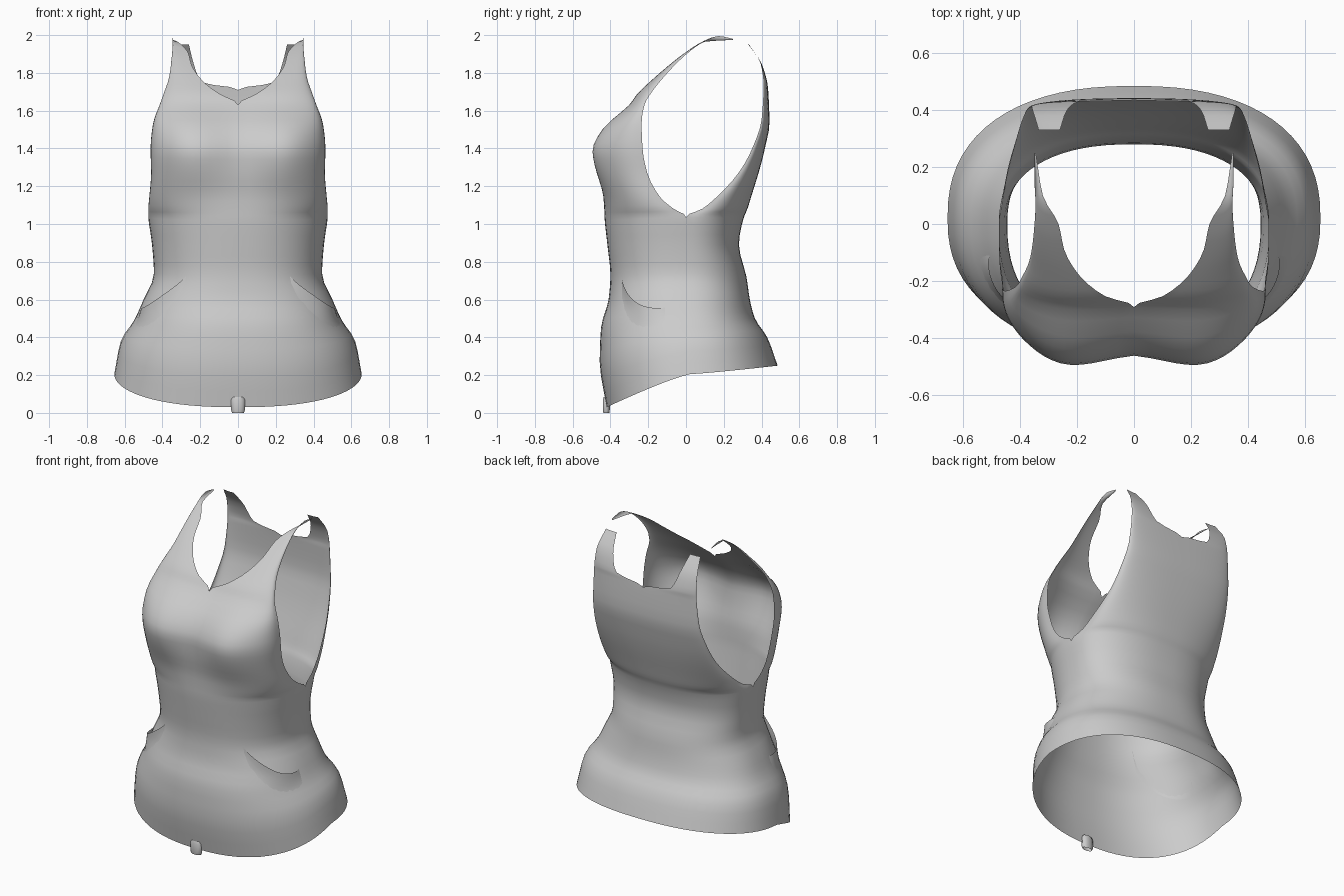
import bpy, bmesh, math
from mathutils import Vector

if "Cube" in bpy.data.objects:
    bpy.data.objects.remove(bpy.data.objects["Cube"])

# Each row runs from a centre/neckline point to a side-seam/armhole point:
# inner x, y, z, outer x, y, z
SIDE = [(.655, .02, .205), (.62, .02, .38), (.55, .01, .49), (.50, 0, .60),
        (.445, 0, .74), (.455, 0, .89), (.475, 0, 1.035)]
FRONT_MID = [(-.42, .03), (-.457, .27), (-.45, .45), (-.41, .60),
             (-.40, .73), (-.415, .88), (-.43, 1.02)]
BACK_MID = [(.485, .25), (.43, .40), (.365, .50), (.338, .60),
            (.32, .72), (.28, .89), (.305, 1.03)]
FRONT_TOP = [(0, -.432, 1.08, .475, -.065, 1.08),
             (0, -.435, 1.15, .47, -.135, 1.14),
             (0, -.45, 1.27, .46, -.205, 1.27),
             (0, -.455, 1.38, .463, -.23, 1.40),
             (0, -.41, 1.50, .45, -.235, 1.53),
             (0, -.29, 1.63, .415, -.22, 1.63),
             (.10, -.25, 1.69, .39, -.18, 1.70),
             (.19, -.18, 1.76, .365, -.12, 1.775),
             (.245, -.09, 1.84, .352, -.03, 1.87),
             (.265, 0, 1.91, .346, .07, 1.95),
             (.32, .10, 1.965, .35, .17, 1.995),
             (.345, .25, 1.975, .35, .25, 1.98)]
BACK_TOP = [(0, .325, 1.08, .46, .085, 1.08),
            (0, .35, 1.16, .445, .17, 1.15),
            (0, .39, 1.29, .415, .285, 1.28),
            (0, .42, 1.41, .395, .355, 1.41),
            (0, .442, 1.54, .375, .40, 1.55),
            (0, .435, 1.71, .363, .41, 1.70),
            (.19, .43, 1.75, .36, .41, 1.755),
            (.235, .40, 1.85, .355, .395, 1.85),
            (.26, .33, 1.95, .335, .33, 1.955)]


def full_rows(mid, top):
    return [(0, y, z) + s for (y, z), s in zip(mid, SIDE)] + top


FRONT = full_rows(FRONT_MID, FRONT_TOP)
BACK = full_rows(BACK_MID, BACK_TOP)


def smooth_row(rows, t):
    """Row at fractional index t, interpolated without overshoot."""
    i = min(int(t), len(rows) - 2)
    f = t - i

    def slope(k, c):
        if k == 0:
            return rows[1][c] - rows[0][c]
        if k == len(rows) - 1:
            return rows[k][c] - rows[k - 1][c]
        a, b = rows[k][c] - rows[k - 1][c], rows[k + 1][c] - rows[k][c]
        return 2 * a * b / (a + b) if a * b > 1e-12 else 0

    return [(1 + 2 * f) * (1 - f) ** 2 * rows[i][c] + f * (1 - f) ** 2 * slope(i, c)
            + f * f * (3 - 2 * f) * rows[i + 1][c] + f * f * (f - 1) * slope(i + 1, c)
            for c in range(6)]


def surface(rows, t, a):
    """Point on a panel; a = 0 at the centre, pi/2 at the side."""
    ix, iy, iz, ox, oy, oz = smooth_row(rows, t)
    e = 2 / 2.35
    s, c = max(math.sin(a), 0) ** e, max(math.cos(a), 0) ** e
    x, y = ix + (ox - ix) * s, oy + (iy - oy) * c
    z = iz + (oz - iz) * (1 - math.cos(a))
    if rows is FRONT:  # bust fullness
        y -= .065 * c ** .5 * math.exp(-((x - .27) / .13) ** 2 / 2 - ((z - 1.40) / .15) ** 2 / 2)
    return Vector((x, y, z))


def add_grid(bm, pts):
    vs = [[bm.verts.new(p) for p in row] for row in pts]
    for r0, r1 in zip(vs, vs[1:]):
        for j in range(len(r0) - 1):
            bm.faces.new((r0[j], r0[j + 1], r1[j + 1], r1[j]))


def finish(bm, name, mirror=True):
    bmesh.ops.remove_doubles(bm, verts=bm.verts, dist=.0005)
    if mirror:
        geom = bm.verts[:] + bm.edges[:] + bm.faces[:]
        bmesh.ops.mirror(bm, geom=geom, axis='X', merge_dist=.0005)
    bmesh.ops.recalc_face_normals(bm, faces=bm.faces)
    me = bpy.data.meshes.new(name)
    bm.to_mesh(me)
    bm.free()
    ob = bpy.data.objects.new(name, me)
    bpy.context.collection.objects.link(ob)
    for p in me.polygons:
        p.use_smooth = True
    return ob


# Garment shell: front and back panels sharing the side seam below the armholes
bm = bmesh.new()
COLS, SUB = 18, 3
for rows in (FRONT, BACK):
    n = (len(rows) - 1) * SUB
    add_grid(bm, [[surface(rows, k / SUB, math.pi / 2 * j / COLS) for j in range(COLS + 1)]
                  for k in range(n + 1)])
finish(bm, "tank_top_body")

# Slanted pocket lips standing slightly off the hips
bm = bmesh.new()
grid = []
for k in range(17):
    u = k / 16
    t0 = 3.95 - 2.9 * u + 1.6 * u * u
    a = .60 + .76 * u
    col = []
    for v in range(6):
        w = v / 5
        p = surface(FRONT, t0 - 1.0 * w, a)
        out = Vector((p.x, p.y * 1.3, 0)).normalized()
        col.append(p + out * (.026 * math.sin(math.pi * u) ** .7 * (1 - w) ** 1.5 - .002 * w))
    grid.append(col)
add_grid(bm, grid)
finish(bm, "pocket_lips")

# Hollow zip end at the front hem
bm = bmesh.new()
profile = [(.034, 0), (.040, .015), (.040, .068), (.030, .085)]
add_grid(bm, [[(r * math.cos(math.tau * j / 8 + math.pi / 8),
                -.422 + .5 * r * math.sin(math.tau * j / 8 + math.pi / 8), z)
               for j in range(9)] for r, z in profile])
finish(bm, "zip_end", mirror=False)
